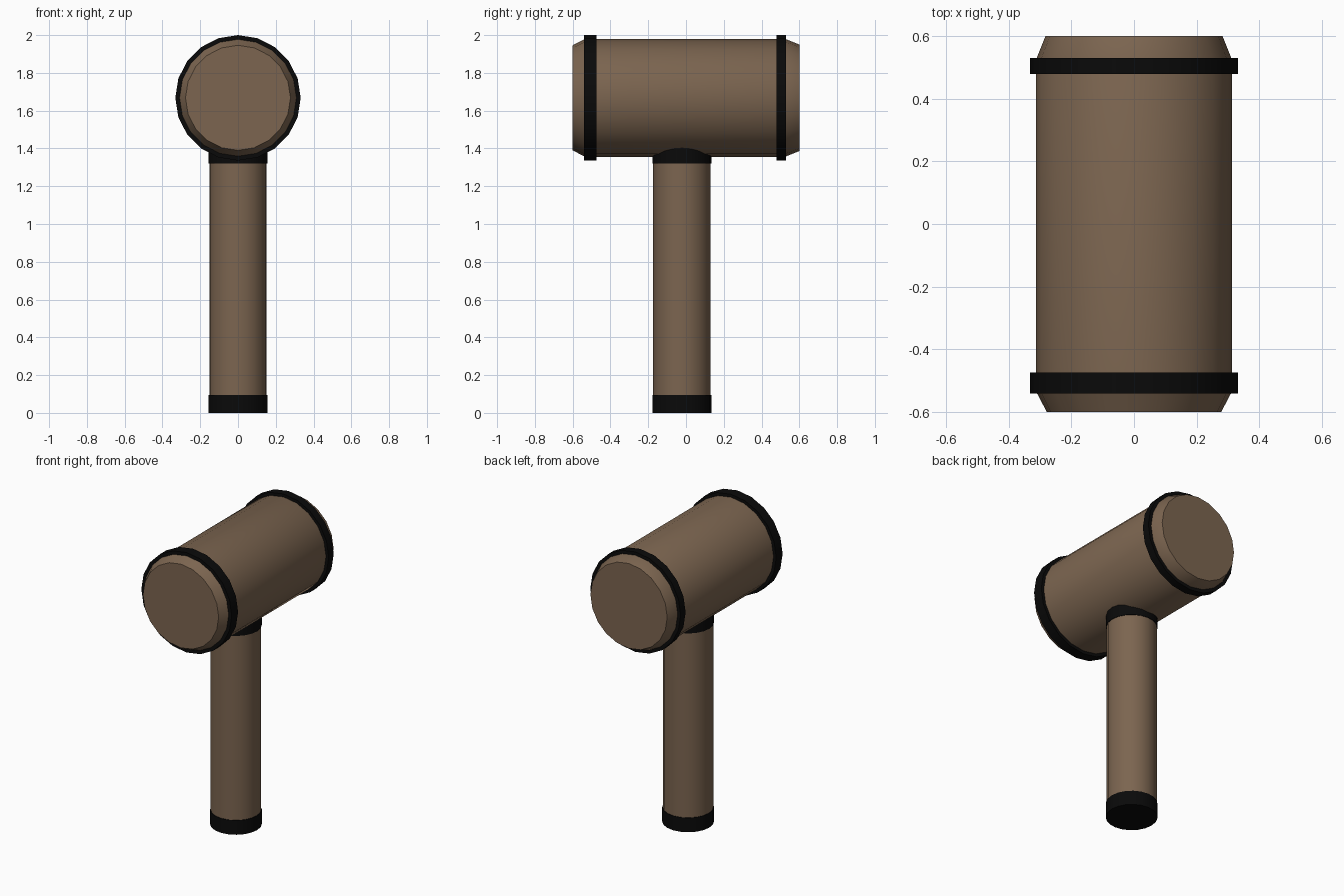
import bpy, bmesh, math
from mathutils import Matrix

if "Cube" in bpy.data.objects:
    bpy.data.objects.remove(bpy.data.objects["Cube"])

SIDES = 20
HEAD_Z = 1.668
HANDLE_Y = -0.022


def material(name, rgb):
    m = bpy.data.materials.new(name)
    m.diffuse_color = (*rgb, 1)
    m.use_nodes = True
    m.node_tree.nodes["Principled BSDF"].inputs["Base Color"].default_value = m.diffuse_color
    return m


wood = material("wood", (0.2, 0.13, 0.08))
iron = material("black_iron", (0.003, 0.003, 0.003))


def lathe(name, profile, mat, matrix, closed=False):
    """Revolve (radius, height) points about local z; closed makes a hollow ring."""
    bm = bmesh.new()
    rings = [[bm.verts.new((r * math.cos(2 * math.pi * i / SIDES),
                            r * math.sin(2 * math.pi * i / SIDES), h))
              for i in range(SIDES)] for r, h in profile]
    pairs = list(zip(rings, rings[1:]))
    if closed:
        pairs.append((rings[-1], rings[0]))
    else:
        bm.faces.new(rings[0])
        bm.faces.new(rings[-1])
    for a, b in pairs:
        for i in range(SIDES):
            j = (i + 1) % SIDES
            bm.faces.new((a[i], a[j], b[j], b[i]))
    bmesh.ops.transform(bm, matrix=matrix, verts=bm.verts)
    bmesh.ops.recalc_face_normals(bm, faces=bm.faces)
    me = bpy.data.meshes.new(name)
    bm.to_mesh(me)
    bm.free()
    me.materials.append(mat)
    ob = bpy.data.objects.new(name, me)
    bpy.context.collection.objects.link(ob)
    bpy.ops.object.select_all(action='DESELECT')
    ob.select_set(True)
    bpy.context.view_layer.objects.active = ob
    bpy.ops.object.shade_smooth_by_angle(angle=math.radians(22))
    return ob


# Local z becomes world y for the head parts
along_y = Matrix.Translation((0, 0, HEAD_Z)) @ Matrix.Rotation(math.radians(-90), 4, 'X')
upright = Matrix.Translation((0, HANDLE_Y, 0))

# Barrel-shaped head with chamfered ends
lathe("head", [(0.278, -0.6), (0.312, -0.535), (0.312, 0.525), (0.282, 0.6)], wood, along_y)

# Bands round the head
for name, y0, y1 in (("front_band", -0.54, -0.473), ("back_band", 0.478, 0.53)):
    lathe(name, [(0.332, y0), (0.332, y1), (0.305, y1), (0.305, y0)], iron, along_y, closed=True)

# Handle with its end cap and the collar under the head
lathe("handle", [(0.152, 0.09), (0.152, 1.33)], wood, upright)
lathe("handle_end_cap", [(0.156, 0.0), (0.156, 0.095)], iron, upright)
lathe("handle_collar", [(0.156, 1.32), (0.156, 1.41)], iron, upright)
